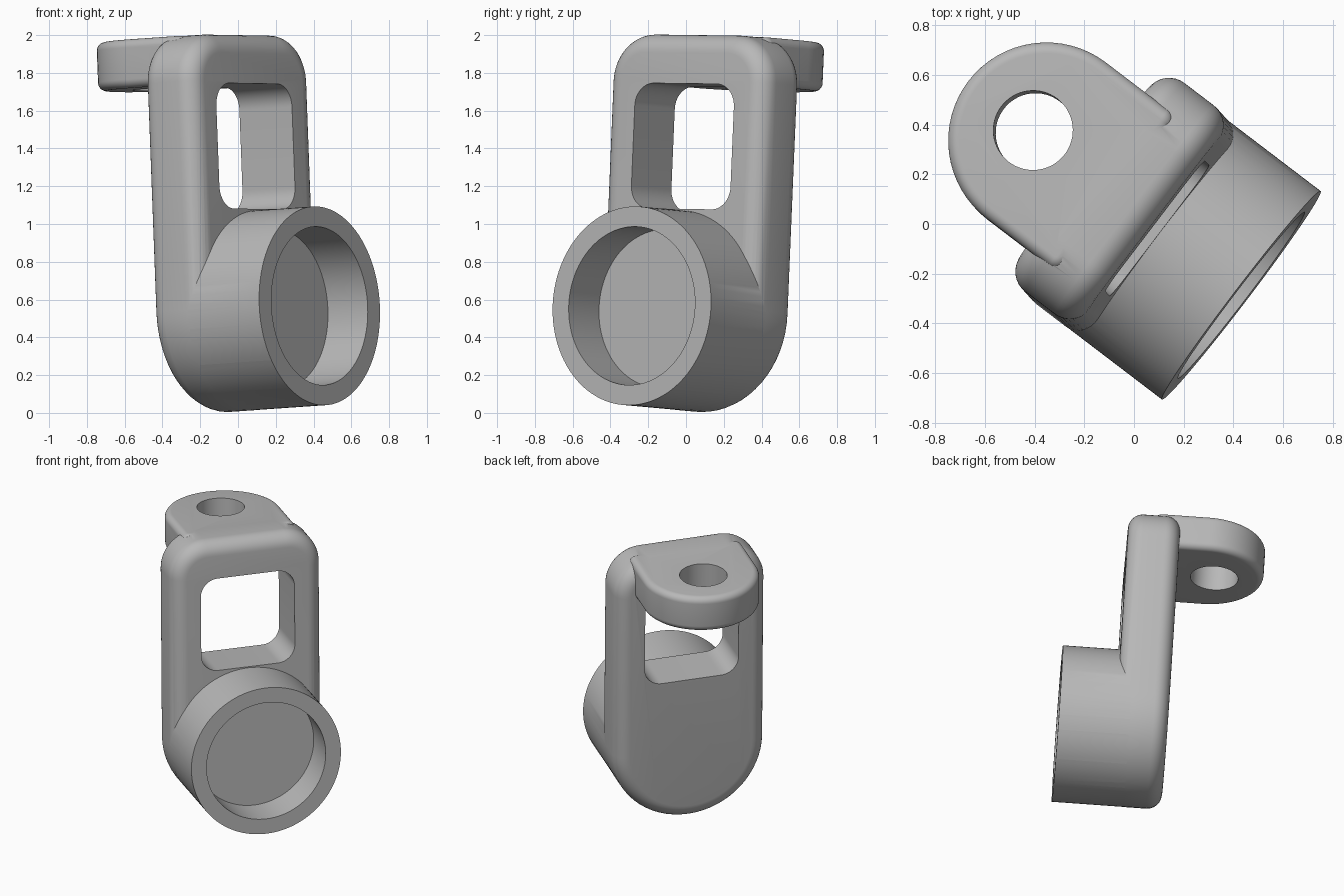
import bpy, bmesh
from math import radians, cos, sin, pi
from mathutils import Matrix, Vector

cube = bpy.data.objects.get("Cube")
if cube:
    bpy.data.objects.remove(cube)

metal = bpy.data.materials.new("plain grey")
metal.use_nodes = True
grey = (0.48, 0.48, 0.48, 1)
metal.diffuse_color = grey
metal.node_tree.nodes["Principled BSDF"].inputs["Base Color"].default_value = grey


def outline(corners, steps=16):
    """Closed outline from (centre a, centre b, radius, start, sweep) arcs."""
    pts = []
    for ca, cb, r, start, sweep in corners:
        n = max(steps, int(steps * sweep / 90))
        for i in range(n + 1):
            t = radians(start + sweep * i / n)
            pts.append((ca + r * cos(t), cb + r * sin(t)))
    return pts


def circle(ca, cb, r, n=96):
    return [(ca + r * cos(2 * pi * i / n), cb + r * sin(2 * pi * i / n)) for i in range(n)]


def prism(name, pts, lo, hi, axis, fillet=0):
    """Extrude an outline along y or z, optionally rounding the rim edges."""
    bm = bmesh.new()
    put = (lambda a, b: Vector((a, lo, b))) if axis == "y" else (lambda a, b: Vector((a, b, lo)))
    face = bm.faces.new([bm.verts.new(put(a, b)) for a, b in pts])
    step = Vector((0, hi - lo, 0)) if axis == "y" else Vector((0, 0, hi - lo))
    new = bmesh.ops.extrude_face_region(bm, geom=[face])["geom"]
    bmesh.ops.translate(bm, vec=step, verts=[v for v in new if isinstance(v, bmesh.types.BMVert)])
    bmesh.ops.remove_doubles(bm, verts=bm.verts, dist=1e-5)
    bmesh.ops.recalc_face_normals(bm, faces=bm.faces)
    if fillet:
        rim = [e for e in bm.edges if any(len(f.verts) > 4 for f in e.link_faces)]
        bmesh.ops.bevel(bm, geom=rim, offset=fillet, segments=8, profile=0.5,
                        affect="EDGES", clamp_overlap=False)
    mesh = bpy.data.meshes.new(name)
    bm.to_mesh(mesh)
    bm.free()
    obj = bpy.data.objects.new(name, mesh)
    mesh.materials.append(metal)
    bpy.context.collection.objects.link(obj)
    return obj


def combine(target, other, operation):
    mod = target.modifiers.new(operation.lower(), "BOOLEAN")
    mod.operation, mod.object, mod.solver = operation, other, "EXACT"
    bpy.context.view_layer.objects.active = target
    bpy.ops.object.modifier_apply(modifier=mod.name)
    bpy.data.objects.remove(other)


R = 0.528          # lower end of plate and cup
TOP = 1.462        # top of plate above cup axis
CEIL = 1.2         # window ceiling
HALF = 0.175       # half plate thickness
RIM = -0.56        # cup mouth
C = 0.25           # upper plate corners

# Upright plate with a round lower end and soft rims
plate = prism("bracket_body", outline([
    (0, 0, R, 180, 180),
    (R - C, TOP - C, C, 0, 90),
    (C - R, TOP - C, C, 90, 90)]), -HALF, HALF, "y", 0.1)

# Cup on the front, and the rounded lug on the back
cup = prism("cup", circle(0, 0, R - 0.001, 128), RIM, -0.02, "y")
lug = prism("rear_lug", outline([
    (0.005, 0.365, 0.395, 0, 180),
    (-0.34, 0.05, 0.05, 180, 90),
    (0.35, 0.05, 0.05, 270, 90)]), CEIL + 0.003, TOP - 0.001, "z", 0.045)
combine(plate, cup, "UNION")
combine(plate, lug, "UNION")

# Cup bore, lug hole and plate window
w, r, low = 0.33, 0.12, 0.535
window = outline([
    (w - r, low + r, r, 270, 90), (w - r, CEIL - r, r, 0, 90),
    (r - w, CEIL - r, r, 90, 90), (r - w, low + r, r, 180, 90)])
for cutter in (
        prism("bore_cutter", circle(0, 0, 0.42), RIM - 0.1, RIM + 0.265, "y"),
        prism("hole_cutter", circle(0.005, 0.43, 0.16, 64), CEIL - 0.1, TOP + 0.1, "z"),
        prism("window_cutter", window, -0.4, 0.4, "y")):
    cutter.hide_render = True
    combine(plate, cutter, "DIFFERENCE")

# Turn and lean the finished bracket
plate.data.transform(
    Matrix.Translation((-0.013, 0.052, 0.536))
    @ Matrix.Rotation(radians(52.7), 4, "Z")
    @ Matrix.Rotation(radians(-3.15), 4, "X")
    @ Matrix.Rotation(radians(0.6), 4, "Y"))

bpy.ops.object.select_all(action="DESELECT")
plate.select_set(True)
bpy.context.view_layer.objects.active = plate
bpy.ops.object.shade_smooth_by_angle(angle=radians(30))
